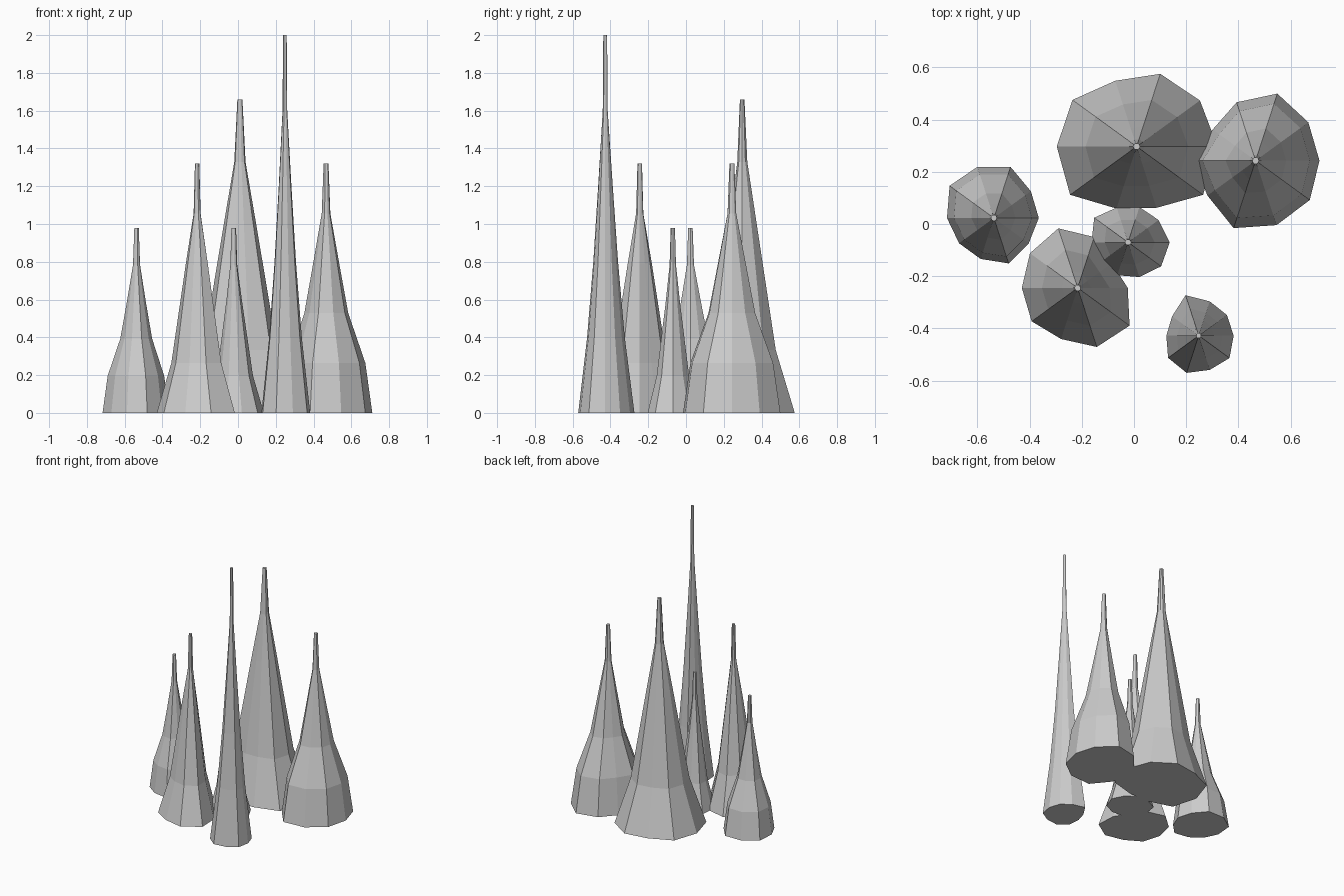
import bpy
import bmesh
from math import cos, sin, pi

SIDES = 10

# Ring radii as fractions of the base: straight cone or bulged foot
CONE = (1.0, 0.64, 0.46, 0.28)
BULGE = (1.0, 0.85, 0.48, 0.285)
SLIM = (1.0, 0.67, 0.44, 0.26)


def spire(name, x, y, height, profile, neck, tip, base):
    """Ten-sided spire of five equal tiers over an uneven base outline."""
    bm = bmesh.new()
    mean = sum(base) / SIDES
    rings = []
    for k in range(6):
        ring = []
        for i, r in enumerate(base):
            a = 2 * pi * i / SIDES
            if k < 4:
                rad = r * profile[k]
            else:
                rad = (neck if k == 4 else tip) * (0.5 + 0.5 * r / mean)
            ring.append(bm.verts.new((x + rad * cos(a), y + rad * sin(a), height * k / 5)))
        rings.append(ring)
    for lo, hi in zip(rings, rings[1:]):
        for i in range(SIDES):
            j = (i + 1) % SIDES
            bm.faces.new((lo[i], lo[j], hi[j], hi[i]))
    bm.faces.new(rings[0][::-1])
    bm.faces.new(rings[-1])
    mesh = bpy.data.meshes.new(name)
    bm.to_mesh(mesh)
    bm.free()
    bpy.context.collection.objects.link(bpy.data.objects.new(name, mesh))


# Base radii run counter-clockwise from +x
spire("broad_back_spire", 0.01, 0.297, 1.66, CONE, 0.029, 0.013,
      (0.31, 0.30, 0.293, 0.265, 0.304, 0.306, 0.315, 0.25, 0.247, 0.315))
spire("right_spire", 0.466, 0.243, 1.32, BULGE, 0.023, 0.013,
      (0.245, 0.25, 0.27, 0.235, 0.203, 0.239, 0.228, 0.272, 0.26, 0.257))
spire("left_spire", -0.537, 0.023, 0.98, BULGE, 0.019, 0.012,
      (0.172, 0.175, 0.206, 0.206, 0.21, 0.18, 0.165, 0.165, 0.183, 0.165))
spire("small_middle_spire", -0.023, -0.07, 0.98, CONE, 0.018, 0.012,
      (0.16, 0.145, 0.142, 0.14, 0.16, 0.14, 0.132, 0.133, 0.14, 0.157))
spire("front_left_spire", -0.216, -0.245, 1.32, CONE, 0.019, 0.012,
      (0.192, 0.162, 0.205, 0.24, 0.226, 0.214, 0.218, 0.206, 0.238, 0.246))
spire("tall_front_spire", 0.248, -0.428, 2.0, SLIM, 0.013, 0.010,
      (0.134, 0.134, 0.138, 0.163, 0.126, 0.124, 0.145, 0.15, 0.138, 0.146))
